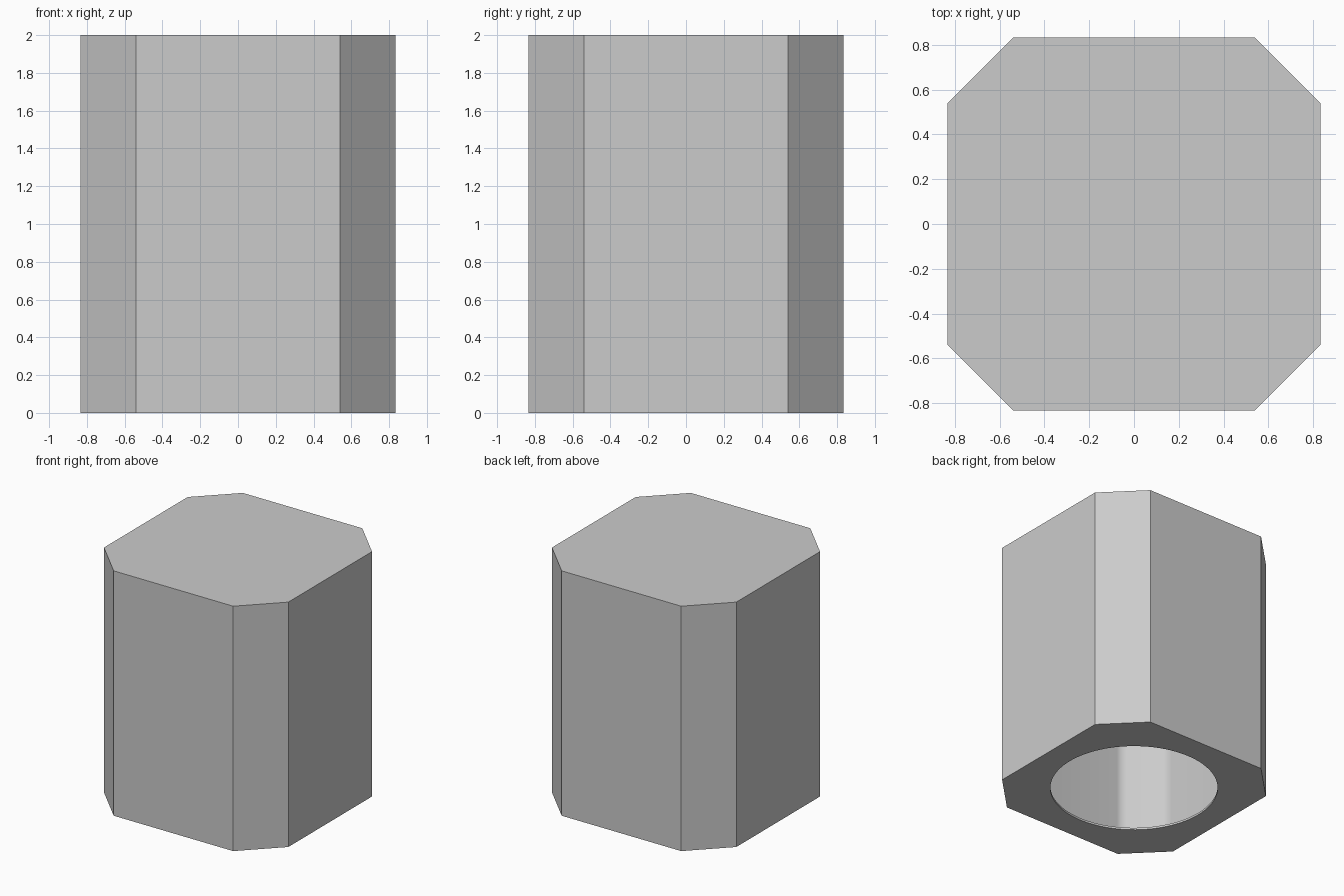
import bpy, bmesh, math

cube = bpy.data.objects.get("Cube")
if cube:
    bpy.data.objects.remove(cube, do_unlink=True)

HALF, CHAMFER, HEIGHT = 0.833, 0.293, 2.0
WALL, FLOOR = 0.08, 0.017

grey = bpy.data.materials.new("plain_grey")
grey.use_nodes = True
grey.diffuse_color = (0.6, 0.6, 0.6, 1)
grey.node_tree.nodes["Principled BSDF"].inputs["Base Color"].default_value = grey.diffuse_color


def bevel_uprights(bm, offset, segments):
    """Bevel every vertical edge of the prism."""
    edges = [e for e in bm.edges
             if abs(e.verts[0].co.z - e.verts[1].co.z) > 0.5]
    bmesh.ops.bevel(bm, geom=edges, offset=offset, offset_type='OFFSET',
                    segments=segments, profile=0.5, affect='EDGES')


def prism(name, half, chamfer, bottom, top, rounding=0):
    """Square prism with cut corners, optionally softened."""
    bm = bmesh.new()
    bmesh.ops.create_cube(bm, size=2)
    for v in bm.verts:
        v.co.x *= half
        v.co.y *= half
        v.co.z = top if v.co.z > 0 else bottom
    bevel_uprights(bm, chamfer, 1)
    if rounding:
        bevel_uprights(bm, rounding, 5)
    mesh = bpy.data.meshes.new(name)
    bm.to_mesh(mesh)
    bm.free()
    mesh.materials.append(grey)
    obj = bpy.data.objects.new(name, mesh)
    bpy.context.collection.objects.link(obj)
    return obj


# Outer block
body = prism("hollow_block", HALF, CHAMFER, 0, HEIGHT)

# Cavity, leaving an even wall and a thin floor
shrink = WALL * (2 - math.sqrt(2))
cavity = prism("cavity_cutter", HALF - WALL, CHAMFER - shrink,
               FLOOR, HEIGHT - WALL, rounding=0.04)

# Round opening through the floor
bpy.ops.mesh.primitive_cylinder_add(vertices=96, radius=0.625, depth=0.4,
                                    location=(0, 0, 0))
opening = bpy.context.object
opening.name = "opening_cutter"
opening.data.materials.append(grey)

for cutter in (cavity, opening):
    mod = body.modifiers.new(cutter.name, 'BOOLEAN')
    mod.operation = 'DIFFERENCE'
    mod.solver = 'EXACT'
    mod.object = cutter
    bpy.context.view_layer.objects.active = body
    bpy.ops.object.modifier_apply(modifier=mod.name)
    bpy.data.objects.remove(cutter, do_unlink=True)

# Smooth the curved walls, keep the flat edges sharp
bpy.ops.object.select_all(action='DESELECT')
body.select_set(True)
bpy.context.view_layer.objects.active = body
bpy.ops.object.shade_smooth_by_angle(angle=math.radians(30))
